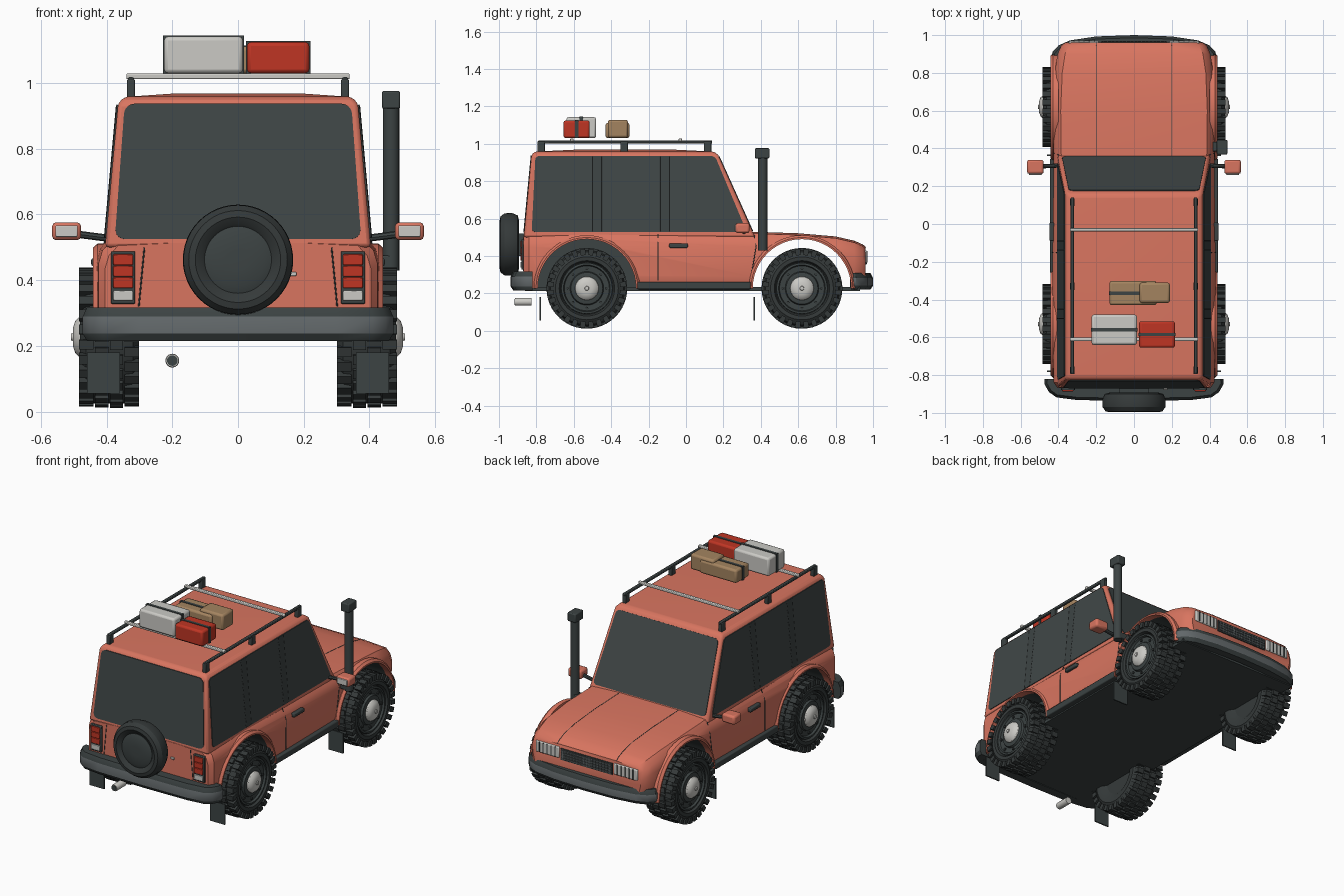
import bpy, bmesh, math
from mathutils import Vector

if "Cube" in bpy.data.objects:
    bpy.data.objects.remove(bpy.data.objects["Cube"])

made = []


def material(name, hexa):
    lin = [((int(hexa[i:i + 2], 16) / 255 + 0.055) / 1.055) ** 2.4 for i in (0, 2, 4)]
    m = bpy.data.materials.new(name)
    m.use_nodes = True
    m.diffuse_color = (*lin, 1)
    m.node_tree.nodes["Principled BSDF"].inputs["Base Color"].default_value = (*lin, 1)
    return m


PAINT = material("coral paint", "d97560")
DARK = material("dark trim", "3c4343")
GLASS = material("dark glass", "404747")
TYRE = material("tyre rubber", "353a3a")
GREY = material("mid grey", "62686a")
LIGHT = material("light grey", "cbcac5")
RED = material("red", "bf3524")
TAN = material("tan", "a48460")


def finish(name, bm, mats, mirror=False, bevel=0):
    bmesh.ops.recalc_face_normals(bm, faces=bm.faces)
    me = bpy.data.meshes.new(name)
    bm.to_mesh(me)
    bm.free()
    ob = bpy.data.objects.new(name, me)
    bpy.context.collection.objects.link(ob)
    for m in mats if isinstance(mats, list) else [mats]:
        me.materials.append(m)
    if bevel:
        b = ob.modifiers.new("bevel", "BEVEL")
        b.width, b.segments = bevel, 2
    if mirror:
        ob.modifiers.new("mirror", "MIRROR")
    made.append(ob)
    return ob


def loft(bm, rings, caps=True):
    vs = [[bm.verts.new(p) for p in r] for r in rings]
    n = len(vs[0])
    for a, b in zip(vs, vs[1:]):
        for i in range(n):
            bm.faces.new((a[i], a[(i + 1) % n], b[(i + 1) % n], b[i]))
    if caps:
        bm.faces.new(vs[0])
        bm.faces.new(vs[-1])


def add_box(bm, lo, hi):
    (a, b, c), (d, e, f) = lo, hi
    loft(bm, [[(a, b, z), (d, b, z), (d, e, z), (a, e, z)] for z in (c, f)])


def box(name, mat, lo, hi, mirror=False, bevel=0):
    bm = bmesh.new()
    add_box(bm, lo, hi)
    return finish(name, bm, mat, mirror, bevel)


def add_lathe(bm, profile, centre, axis, segs=40):
    """profile holds (radius, position along the axis)"""
    rings = []
    for r, h in profile:
        ring = []
        for i in range(segs):
            t = math.tau * i / segs
            u, v = r * math.cos(t), r * math.sin(t)
            p = {"X": (h, u, v), "Y": (u, h, v), "Z": (u, v, h)}[axis]
            ring.append(Vector(p) + Vector(centre))
        rings.append(ring)
    loft(bm, rings)


def lathe(name, mat, profile, centre, axis, segs=40, mirror=False):
    bm = bmesh.new()
    add_lathe(bm, profile, centre, axis, segs)
    return finish(name, bm, mat, mirror)


def panel(name, mat, pts, radius, mirror=False, t=0.004):
    bm = bmesh.new()
    vs = [bm.verts.new(p) for p in pts]
    bm.faces.new(vs)
    if radius:
        bmesh.ops.bevel(bm, geom=vs, offset=radius, segments=4, profile=0.5, affect="VERTICES")
    bm.faces.ensure_lookup_table()
    bm.normal_update()
    n = bm.faces[0].normal.copy()
    bmesh.ops.translate(bm, verts=bm.verts, vec=-n * t)
    ext = bmesh.ops.extrude_face_region(bm, geom=bm.faces[:])
    top = [g for g in ext["geom"] if isinstance(g, bmesh.types.BMVert)]
    bmesh.ops.translate(bm, verts=top, vec=n * 2 * t)
    return finish(name, bm, mat, mirror)


def seam(name, mat, pts, r=0.0025, mirror=True):
    bm = bmesh.new()
    for a, b in zip(pts, pts[1:]):
        a, b = Vector(a), Vector(b)
        d = (b - a).normalized()
        u = d.orthogonal().normalized()
        v = d.cross(u)
        loft(bm, [[p + r * (u * math.cos(k) + v * math.sin(k))
                   for k in (i * math.tau / 8 for i in range(8))] for p in (a, b)])
    return finish(name, bm, mat, mirror)


# Lower body: cross-sections lofted from tail to nose (y, half width, top, bottom)
REAR, FRONT, AXLE = -0.53, 0.62, 0.227
stations = [(-0.868, .405, .505, .25), (-0.84, .425, .52, .23), (REAR, .435, .525, .23),
            (.36, .425, .52, .23), (.6, .428, .512, .23), (.8, .42, .495, .23),
            (.9, .405, .472, .25), (.945, .385, .452, .27), (.96, .365, .438, .28)]
bm = bmesh.new()
rings = []
for y, w, t, b in stations:
    half = [(w - .015, b), (w, b + .06), (w, t - .07), (w - .012, t - .03), (w - .04, t), (.2, t + .008)]
    rings.append([(x, y, z) for x, z in half] + [(-x, y, z) for x, z in reversed(half)])
loft(bm, rings)
body = finish("body", bm, [PAINT, DARK])

# Wheel arches: rear pockets, front opening right through
bm = bmesh.new()
for x0, x1, y in ((.28, .6, REAR), (-.6, -.28, REAR), (-.6, .6, FRONT)):
    add_lathe(bm, [(.265, x0), (.265, x1)], (0, y, AXLE), "X", 48)
cutter = finish("arch_cutter", bm, PAINT)
cutter.hide_render = True
cut = body.modifiers.new("arches", "BOOLEAN")
cut.object, cut.operation, cut.solver = cutter, "DIFFERENCE", "EXACT"
bpy.context.view_layer.objects.active = body
bpy.ops.object.modifier_apply(modifier="arches")
made.remove(cutter)
bpy.data.objects.remove(cutter)
for f in body.data.polygons:
    c = f.center
    near = min(math.hypot(c.y - y, c.z - AXLE) for y in (REAR, FRONT)) < .268
    f.material_index = int(near and (abs(f.normal.x) < .2 or abs(c.x) < .3))

for tag, y in (("rear", REAR), ("front", FRONT)):
    bm = bmesh.new()
    loft(bm, [[(x, y + r * math.cos(a), AXLE + r * math.sin(a))
               for r, x in ((.263, .40), (.263, .442), (.272, .442), (.284, .428), (.284, .40))]
              for a in (math.pi * i / 24 for i in range(25))])
    finish(tag + "_arch_flares", bm, PAINT, True)

# Cabin: tapered shell with domed roof
bm = bmesh.new()
loft(bm, [[(w, y0, z), (w, y1, z), (-w, y1, z), (-w, y0, z)] for z, y0, y1, w in
          ((.50, -.868, .37, .405), (.94, -.826, .172, .365), (.958, -.81, .15, .345), (.968, -.6, -.05, .2))])
finish("cabin", bm, PAINT, bevel=.012)


def side(y, z):
    return (.405 - (z - .5) / 11, y, z)


def back(x, z):
    return (x, -.868 + (z - .5) * .0955, z)


def screen(x, z):
    return (x, .37 - (z - .5) * .45, z)


# Glazing
panel("rear_window", GLASS, [back(-.375, .525), back(.375, .525), back(.345, .937), back(-.345, .937)], .03)
panel("windscreen", GLASS, [screen(.382, .532), screen(-.382, .532), screen(-.345, .932), screen(.345, .932)], .025)
panel("side_windows", GLASS, [side(-.825, .528), side(.325, .528), side(.155, .934), side(-.805, .934)], .02, True)
for i, y in enumerate((-.475, -.113)):
    panel(f"window_pillars_{i}", DARK, [side(y - .024, .53), side(y + .024, .53), side(y + .024, .932),
                                        side(y - .024, .932)], 0, True, .0048)
    for e in (-.024, .024):
        seam(f"pillar_seals_{i}", TYRE, [side(y + e, .53), side(y + e, .932)], .006)

# Panel gaps
seam("bonnet_seams", DARK, [(.2, y, t + .007) for y, w, t, b in stations[3:]])
seam("tailgate_seams", DARK, [(.285, -.868, .5), (.302, -.868, .32)])
seam("rear_door_seams", DARK, [(.405, -.15, .518), (.430, -.15, .455), (.4305, -.15, .27)])
seam("front_door_seams", DARK, [(.40, .365, .51), (.425, .375, .45), (.425, .35, .30)])
box("underfloor", DARK, (-.41, -.86, .214), (.41, .93, .233))
box("side_sills", DARK, (.40, -.26, .222), (.445, .345, .262), True, .006)
box("door_handles", DARK, (.42, -.09, .443), (.447, .01, .467), True, .006)
box("tailgate_handle", LIGHT, (.155, -.878, .413), (.178, -.86, .425), bevel=.003)


# Bumpers: chamfered section swept round a plan path
def bumper(name, path, z0, z1, depth):
    full = [Vector((-x, y)) for x, y in reversed(path[1:])] + [Vector(p) for p in path]
    section = [(.014, z0), (0, z0 + .022), (0, z1 - .028), (.014, z1), (depth, z1), (depth, z0)]
    rings = []
    for i, p in enumerate(full):
        d = (full[min(i + 1, len(full) - 1)] - full[max(i - 1, 0)]).normalized()
        n = Vector((-d.y, d.x))
        n = n if n.y * p.y < 0 or (abs(n.y) < .5 and n.x * p.x < 0) else -n
        rings.append([(p.x + n.x * o, p.y + n.y * o, z) for o, z in section])
    bm = bmesh.new()
    loft(bm, rings)
    ob = finish(name, bm, [DARK, GREY])
    for f in ob.data.polygons:
        zs = [ob.data.vertices[v].co.z for v in f.vertices]
        f.material_index = int(min(zs) > z0 + .01 and max(zs) < z1 - .01)


bumper("rear_bumper", [(0, -.937), (.3, -.932), (.41, -.918), (.45, -.89), (.473, -.85), (.473, -.82)], .215, .317, .07)
bumper("front_bumper", [(0, 1), (.2, .993), (.34, .972), (.4, .945), (.432, .91), (.435, .885)], .22, .31, .06)

# Nose: grille and headlamps
box("grille", DARK, (-.175, .94, .355), (.175, .966, .425))
for i in range(4):
    z = .366 + i * .016
    box(f"grille_slat_{i}", GREY, (-.17, .955, z - .002), (.17, .97, z + .002))
bm = bmesh.new()
for i in range(17):
    x = -.16 + i * .02
    add_box(bm, (x - .002, .955, .358), (x + .002, .969, .422))
finish("grille_bars", bm, GREY)
box("headlamps", LIGHT, (.185, .935, .362), (.345, .968, .43), True, .006)
bm = bmesh.new()
for i in range(5):
    x = .21 + i * .027
    add_box(bm, (x - .003, .95, .365), (x + .003, .971, .427))
finish("headlamp_bars", bm, DARK, True)

# Tail lamps
box("tail_lamp_frames", DARK, (.313, -.88, .328), (.387, -.85, .488), True, .004)
for i in range(3):
    box(f"tail_lamp_red_{i}", RED, (.32, -.886, .376 + i * .035), (.38, -.87, .409 + i * .035), True, .003)
box("reversing_lamps", LIGHT, (.32, -.886, .338), (.38, -.87, .368), True, .003)

# Spare wheel and exhaust
lathe("spare_tyre", TYRE, [(.1, -.975), (.11, -.985), (.13, -.996), (.15, -.992), (.166, -.97), (.168, -.93),
                           (.155, -.9), (.13, -.893)], (0, 0, .462), "Y", 48)
lathe("spare_cover", DARK, [(.03, -.99), (.08, -.988), (.102, -.98), (.102, -.95)], (0, 0, .462), "Y", 48)
box("spare_mount", DARK, (-.08, -.9, .4), (.08, -.86, .52))
lathe("exhaust_pipe", LIGHT, [(.019, -.915), (.021, -.91), (.021, -.825)], (-.2, 0, .155), "Y", 24)
lathe("exhaust_hole", DARK, [(.016, -.917), (.016, -.91)], (-.2, 0, .155), "Y", 24)

# Wheels: lathed tyre, tread blocks, rim, lugs and hub cap
for tag, y in (("rear", REAR), ("front", FRONT)):
    c = (0, y, AXLE)
    lathe(tag + "_tyres", TYRE, [(.10, .325), (.13, .305), (.165, .302), (.195, .32), (.203, .35), (.203, .435),
                                 (.195, .463), (.168, .481), (.148, .48), (.14, .462), (.1, .455)], c, "X", 48, True)
    bm = bmesh.new()
    for i in range(28):
        for x0, x1, r0, r1, off in ((.302, .345, .178, .212, 0), (.35, .39, .19, .216, .5),
                                    (.395, .435, .19, .216, 0), (.44, .484, .178, .212, .5)):
            a = math.tau * (i + off) / 28
            loft(bm, [[(x, y + r * math.cos(a + k), AXLE + r * math.sin(a + k)) for x, k in
                       ((x0, -.07), (x1, -.07), (x1, .07), (x0, .07))] for r in (r0, r1)])
    finish(tag + "_tread_blocks", bm, TYRE, True)
    lathe(tag + "_rims", DARK, [(.138, .45), (.136, .472), (.125, .474), (.12, .462), (.09, .46), (.085, .472),
                                (.06, .476)], c, "X", 40, True)
    bm = bmesh.new()
    for i in range(8):
        a = math.tau * i / 8
        add_lathe(bm, [(.008, .455), (.008, .469)], (0, y + .106 * math.cos(a), AXLE + .106 * math.sin(a)), "X", 8)
    finish(tag + "_wheel_nuts", bm, TYRE, True)
    lathe(tag + "_hub_caps", LIGHT, [(.064, .47), (.062, .482), (.05, .495), (.03, .502), (.012, .503), (.01, .508)],
          c, "X", 32, True)
for tag, y in (("rear", -.78), ("front", .365)):
    box(tag + "_mud_flaps", DARK, (.36, y - .004, .055), (.46, y + .004, .18), True)

# Door mirrors
box("mirror_housings", PAINT, (.478, .265, .522), (.566, .34, .576), True, .012)
box("mirror_glass", LIGHT, (.488, .26, .532), (.556, .27, .567), True, .003)
seam("mirror_arms", DARK, [(.39, .31, .527), (.49, .305, .54)], .011)

# Snorkel on the left wing
lathe("snorkel_pipe", DARK, [(.025, .43), (.025, .93)], (.466, .41, 0), "Z", 20)
box("snorkel_head", DARK, (.438, .368, .922), (.494, .446, .976), bevel=.006)
box("snorkel_bracket", DARK, (.40, .385, .435), (.47, .435, .475), bevel=.004)

# Roof rack
box("rack_rails", DARK, (.317, -.79, 1.002), (.335, .14, 1.018), True, .004)
for i, y in enumerate((-.775, -.33, .115)):
    box(f"rack_feet_{i}", DARK, (.314, y - .02, .95), (.338, y + .02, 1.012), True, .004)
for i, y in enumerate((-.61, -.03)):
    box(f"rack_cross_bar_{i}", LIGHT, (-.34, y - .009, 1.012), (.34, y + .009, 1.029), bevel=.004)

# Luggage with straps
for name, mat, lo, hi in (("white_case", LIGHT, (-.225, -.64, 1.03), (.015, -.48, 1.142)),
                          ("red_case", RED, (.027, -.655, 1.03), (.217, -.515, 1.125)),
                          ("long_tan_bag", TAN, (-.13, -.43, 1.03), (.12, -.302, 1.112)),
                          ("short_tan_bag", TAN, (.03, -.418, 1.032), (.19, -.31, 1.128))):
    box(name, mat, lo, hi, bevel=.012)
    if name != "short_tan_bag":
        y = (lo[1] + hi[1]) / 2
        box(name + "_strap", DARK, (lo[0] - .003, y - .009, lo[2]), (hi[0] + .003, y + .009, hi[2] + .003))

# Smooth shading with crisp edges
bpy.ops.object.select_all(action="DESELECT")
for ob in made:
    ob.select_set(True)
bpy.context.view_layer.objects.active = body
bpy.ops.object.shade_smooth_by_angle(angle=math.radians(32))
